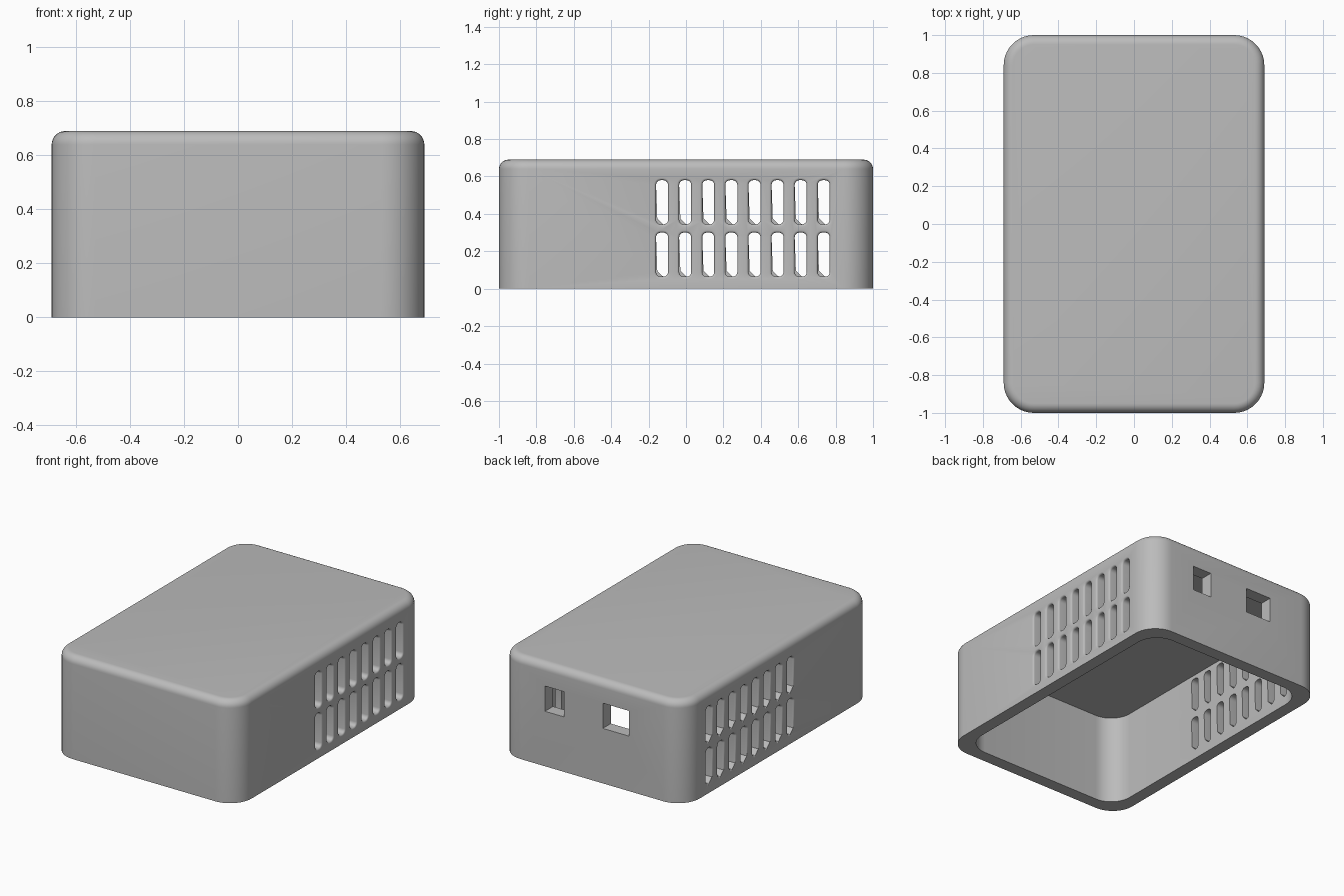
import bpy, bmesh, math
from mathutils import Matrix, Vector

cube = bpy.data.objects.get("Cube")
if cube:
    bpy.data.objects.remove(cube, do_unlink=True)

WIDTH, LENGTH, HEIGHT, WALL = 1.38, 2.0, 0.69, 0.085

grey = bpy.data.materials.new("matte grey")
grey.use_nodes = True
colour = (0.5, 0.5, 0.5, 1)
grey.diffuse_color = colour
grey.node_tree.nodes["Principled BSDF"].inputs["Base Color"].default_value = colour


def rounded_rect(w, h, r, steps=10):
    """Counter-clockwise outline of a rounded rectangle."""
    pts = []
    for i, (sx, sy) in enumerate([(1, 1), (-1, 1), (-1, -1), (1, -1)]):
        for k in range(steps + 1):
            a = math.pi / 2 * (i + k / steps)
            pts.append((sx * (w / 2 - r) + r * math.cos(a),
                        sy * (h / 2 - r) + r * math.sin(a)))
    return pts


def loft(name, rings):
    """Closed solid through a list of (outline, level) rings."""
    bm = bmesh.new()
    loops = [[bm.verts.new((x, y, z)) for x, y in pts] for pts, z in rings]
    n = len(loops[0])
    for low, high in zip(loops, loops[1:]):
        for i in range(n):
            j = (i + 1) % n
            bm.faces.new((low[i], low[j], high[j], high[i]))
    bm.faces.new(loops[0][::-1])
    bm.faces.new(loops[-1])
    bmesh.ops.recalc_face_normals(bm, faces=bm.faces[:])
    mesh = bpy.data.meshes.new(name)
    bm.to_mesh(mesh)
    bm.free()
    mesh.materials.append(grey)
    obj = bpy.data.objects.new(name, mesh)
    bpy.context.collection.objects.link(obj)
    return obj


def cut(target, cutter):
    """Subtract the cutter from the target and keep the result."""
    mod = target.modifiers.new("cut", 'BOOLEAN')
    mod.operation, mod.solver, mod.object = 'DIFFERENCE', 'EXACT', cutter
    bpy.context.view_layer.objects.active = target
    bpy.ops.object.modifier_apply(modifier=mod.name)
    bpy.data.objects.remove(cutter, do_unlink=True)


# Outer body with a rounded top edge
FILLET, CORNER = 0.05, 0.16
rings = [(rounded_rect(WIDTH, LENGTH, CORNER), 0)]
for k in range(9):
    a = math.pi / 2 * k / 8
    inset = FILLET * (1 - math.cos(a))
    rings.append((rounded_rect(WIDTH - 2 * inset, LENGTH - 2 * inset, CORNER - inset),
                  HEIGHT - FILLET + FILLET * math.sin(a)))
case = loft("enclosure_case", rings)

# Hollow interior, open underneath
inner = rounded_rect(WIDTH - 2 * WALL, LENGTH - 2 * WALL, 0.15)
cut(case, loft("cavity_cutter", [(inner, -0.1), (inner, HEIGHT - WALL)]))

# Two rows of vent slots in each side wall, edges eased on the outside
SLOT_W, SLOT_H, EASE = 0.064, 0.236, 0.012
for side in (1, -1):
    for z in (0.182, 0.462):
        for i in range(8):
            rings = [(rounded_rect(SLOT_W, SLOT_H, 0.025, 5), -0.2)]
            for k in range(5):
                a = math.pi / 2 * k / 4
                grow = 2 * EASE * (1 - math.cos(a))
                rings.append((rounded_rect(SLOT_W + grow, SLOT_H + grow, 0.025 + grow / 2, 5),
                              EASE * (math.sin(a) - 1)))
            rings.append((rings[-1][0], 0.05))
            slot = loft("slot_cutter", rings)
            y = -0.128 + i * 0.1235
            frame = Matrix(((0, 0, side, side * WIDTH / 2), (side, 0, 0, y),
                            (0, 1, 0, z), (0, 0, 0, 1)))
            slot.data.transform(frame)
            # Far-side slots have one bevelled lower corner
            if side < 0:
                for v in slot.data.vertices:
                    over = (v.co.y - y) + (v.co.z - z) + SLOT_H / 2 - 0.006
                    if over < 0:
                        v.co -= Vector((0, over / 2, over / 2))
            cut(case, slot)

# Two rectangular ports in the back wall
for x, w in ((0.28, 0.14), (-0.178, 0.195)):
    port = loft("port_cutter", [([(-w / 2, -0.2), (w / 2, -0.2), (w / 2, 0.2), (-w / 2, 0.2)], 0.37),
                                ([(-w / 2, -0.2), (w / 2, -0.2), (w / 2, 0.2), (-w / 2, 0.2)], 0.54)])
    port.data.transform(Matrix.Translation((x, LENGTH / 2, 0)))
    cut(case, port)

# Smooth the curves and keep the hard edges
bpy.ops.object.select_all(action='DESELECT')
case.select_set(True)
bpy.context.view_layer.objects.active = case
bpy.ops.object.shade_smooth_by_angle(angle=math.radians(30))
